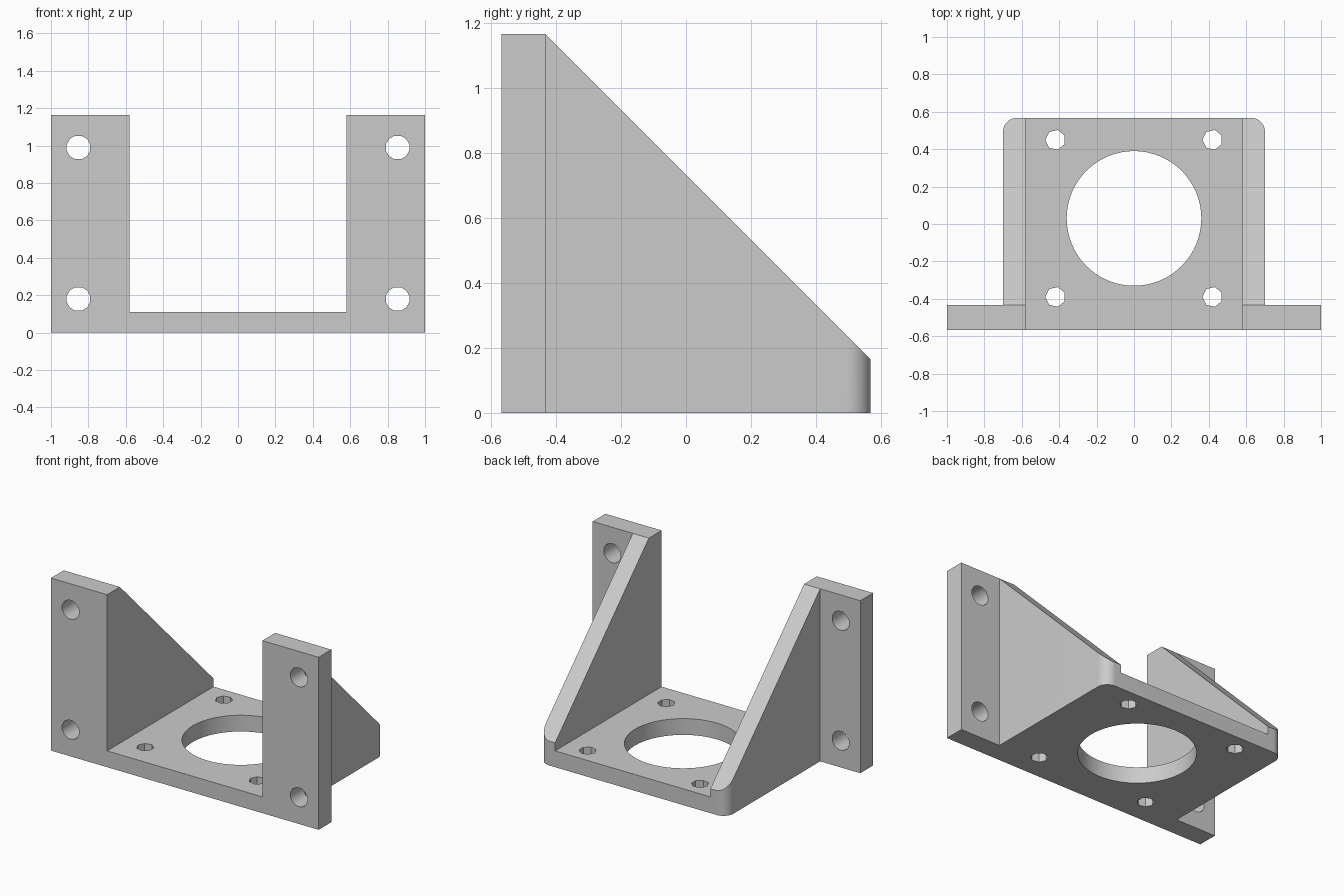
import bpy, bmesh, math
from mathutils import Matrix

if "Cube" in bpy.data.objects:
    bpy.data.objects.remove(bpy.data.objects["Cube"], do_unlink=True)

# Main dimensions
HEIGHT, PLATE, DEPTH = 1.165, 0.11, 0.568
FLANGE_BACK, INNER, OUTER, CORNER = -0.432, 0.58, 0.70, 0.075

grey = bpy.data.materials.new("plain grey")
grey.use_nodes = True
colour = (0.6, 0.6, 0.6, 1)
grey.diffuse_color = colour
grey.node_tree.nodes["Principled BSDF"].inputs["Base Color"].default_value = colour


def prism(name, points, vector):
    """Extrude a closed outline of 3D points along a vector."""
    bm = bmesh.new()
    face = bm.faces.new([bm.verts.new(p) for p in points])
    new = bmesh.ops.extrude_face_region(bm, geom=[face])["geom"]
    moved = [v for v in new if isinstance(v, bmesh.types.BMVert)]
    bmesh.ops.translate(bm, verts=moved, vec=vector)
    bmesh.ops.recalc_face_normals(bm, faces=bm.faces)
    mesh = bpy.data.meshes.new(name)
    bm.to_mesh(mesh)
    bm.free()
    obj = bpy.data.objects.new(name, mesh)
    bpy.context.collection.objects.link(obj)
    mesh.materials.append(grey)
    return obj


def cut(target, cutter):
    """Subtract the cutter from the target and discard it."""
    cutter.hide_render = True
    mod = target.modifiers.new("cut", "BOOLEAN")
    mod.operation, mod.solver, mod.object = "DIFFERENCE", "EXACT", cutter
    bpy.context.view_layer.objects.active = target
    bpy.ops.object.modifier_apply(modifier=mod.name)
    bpy.data.objects.remove(cutter, do_unlink=True)


def ring(radius, sides, start=0):
    angles = [start + 2 * math.pi * i / sides for i in range(sides)]
    return [(radius * math.cos(a), radius * math.sin(a)) for a in angles]


# Footprint: wide front flanges and a rounded back
half = [(1, -DEPTH), (1, FLANGE_BACK), (OUTER, FLANGE_BACK)]
for i in range(13):
    a = math.pi / 2 * i / 12
    half.append((OUTER - CORNER + CORNER * math.cos(a),
                 DEPTH - CORNER + CORNER * math.sin(a)))
outline = half + [(-x, y) for x, y in reversed(half)]
bracket = prism("motor_bracket", [(x, y, 0) for x, y in outline], (0, 0, HEIGHT))

# Sloped top edge of the side gussets
slope = [(FLANGE_BACK - 0.2, HEIGHT + 0.2), (DEPTH + 0.2, HEIGHT - 1.2),
         (DEPTH + 0.2, HEIGHT + 0.2)]
cut(bracket, prism("slope_cutter", [(-1.2, y, z) for y, z in slope], (2.4, 0, 0)))

# Open channel between the gussets, above the base plate
channel = [(-INNER, PLATE), (INNER, PLATE), (INNER, 1.5), (-INNER, 1.5)]
cut(bracket, prism("channel_cutter", [(x, -1, z) for x, z in channel], (0, 2, 0)))

# Large round opening in the base plate
cut(bracket, prism("opening_cutter",
                   [(x, y + 0.03, -0.1) for x, y in ring(0.36, 64)], (0, 0, 0.4)))

# Screw holes in the base plate and in the flanges
for side in (-1, 1):
    for cy in (-0.39, 0.45):
        pts = [(x + side * 0.42, y + cy, -0.1) for x, y in ring(0.054, 7, math.pi)]
        cut(bracket, prism("screw_cutter", pts, (0, 0, 0.4)))
    for cz in (0.18, 0.99):
        pts = [(x + side * 0.853, -0.8, z + cz)
               for x, z in ring(0.065, 12, math.pi / 12)]
        cut(bracket, prism("flange_cutter", pts, (0, 0.6, 0)))

# Smooth the curved walls, keep the edges sharp
bpy.ops.object.select_all(action="DESELECT")
bracket.select_set(True)
bpy.context.view_layer.objects.active = bracket
bpy.ops.object.shade_smooth_by_angle(angle=math.radians(35))
